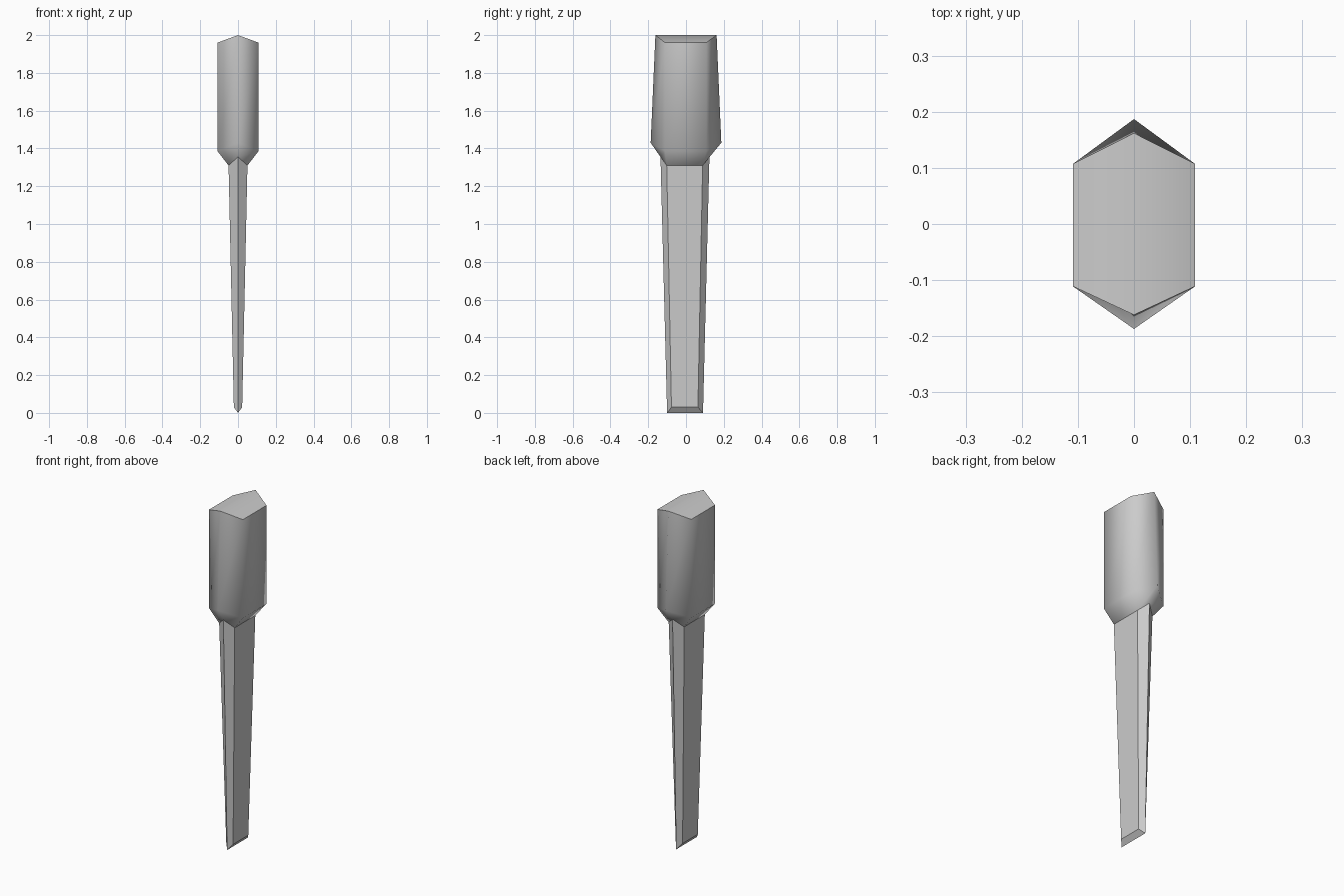
import bpy, bmesh

cube = bpy.data.objects.get("Cube")
if cube:
    bpy.data.objects.remove(cube, do_unlink=True)

grey = bpy.data.materials.new("plain_grey")
grey.use_nodes = True
colour = (0.6, 0.6, 0.6, 1)
grey.diffuse_color = colour
grey.node_tree.nodes["Principled BSDF"].inputs["Base Color"].default_value = colour


def ring(bm, half_width, front, side_front, side_back, back, side_z, point_z):
    """Six-sided section with a point at the front and at the back."""
    w = half_width
    return [bm.verts.new(p) for p in (
        (0, front, point_z), (w, side_front, side_z), (w, side_back, side_z),
        (0, back, point_z), (-w, side_back, side_z), (-w, side_front, side_z))]


def loft(name, sections, smooth):
    """Skin the sections from bottom to top and close both ends with a ridge."""
    bm = bmesh.new()
    rings = [ring(bm, *s) for s in sections]
    for low, high in zip(rings, rings[1:]):
        for i in range(6):
            j = (i + 1) % 6
            bm.faces.new((low[i], low[j], high[j], high[i]))
    for end in (rings[0], rings[-1]):
        bm.faces.new(end[:4])
        bm.faces.new((end[3], end[4], end[5], end[0]))
        # Crisp rim around each end
        for i in range(6):
            bm.edges.get((end[i], end[(i + 1) % 6])).smooth = False
    bmesh.ops.recalc_face_normals(bm, faces=bm.faces)
    for face in bm.faces:
        face.smooth = smooth
    mesh = bpy.data.meshes.new(name)
    bm.to_mesh(mesh)
    bm.free()
    mesh.materials.append(grey)
    obj = bpy.data.objects.new(name, mesh)
    bpy.context.collection.objects.link(obj)
    return obj


# Flat-faced tapering blade, bevelled to a ridge at its foot
loft("blade", [
    (0.022, -0.10, -0.077, 0.063, 0.09, 0.03, 0.0),
    (0.05, -0.135, -0.102, 0.088, 0.124, 1.31, 1.355),
], smooth=False)

# Softly shaded head: neck, shoulder and ridged top
loft("head", [
    (0.05, -0.135, -0.102, 0.088, 0.124, 1.31, 1.355),
    (0.109, -0.187, -0.111, 0.107, 0.187, 1.386, 1.43),
    (0.109, -0.162, -0.111, 0.107, 0.162, 1.96, 2.0),
], smooth=True)
